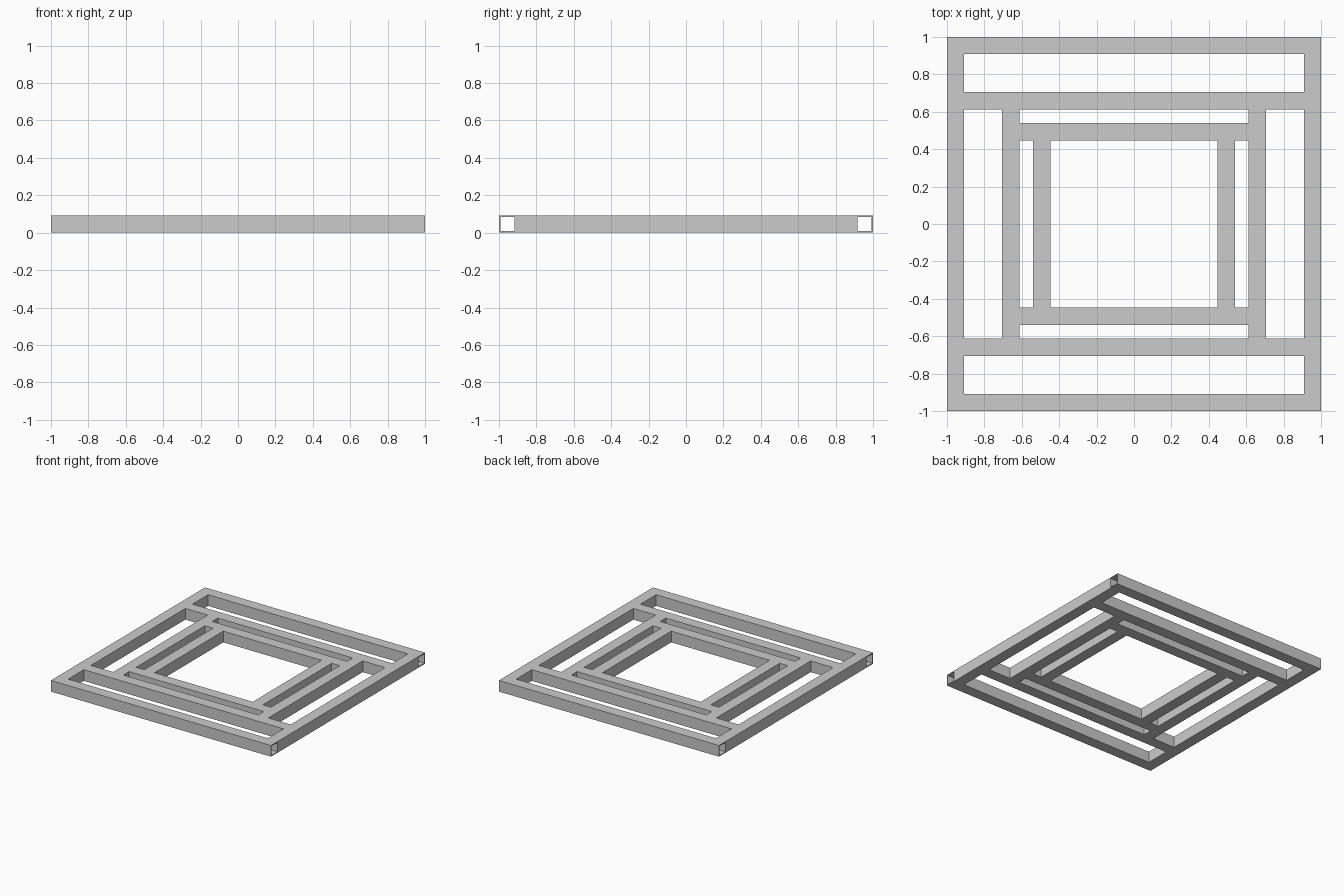
import bpy
from mathutils import Vector

cube = bpy.data.objects.get("Cube")
if cube:
    bpy.data.objects.remove(cube, do_unlink=True)

# Bare metal colour
steel = bpy.data.materials.new("grey_steel")
steel.use_nodes = True
steel.diffuse_color = (0.6, 0.6, 0.6, 1)
bsdf = steel.node_tree.nodes["Principled BSDF"]
bsdf.inputs["Base Color"].default_value = steel.diffuse_color

SIZE = 0.092   # outer width of the square tube
WALL = 0.008   # wall thickness


def tube(name, axis, offset, half_length):
    """Open-ended square tube along x or y, its centre line at the given offset."""
    along = Vector((1, 0, 0)) if axis == "x" else Vector((0, 1, 0))
    across = Vector((0, 1, 0)) if axis == "x" else Vector((-1, 0, 0))
    up = Vector((0, 0, 1))
    corners = ((-1, -1), (1, -1), (1, 1), (-1, 1))
    verts = [along * end * half_length + across * a * r + up * b * r
             for end in (-1, 1)
             for r in (SIZE / 2, SIZE / 2 - WALL)
             for a, b in corners]
    faces = []
    for i in range(4):
        j = (i + 1) % 4
        faces += [(i, j, j + 8, i + 8),                # outer wall
                  (i + 4, i + 12, j + 12, j + 4),      # inner wall
                  (i, i + 4, j + 4, j),                # rim at the start
                  (i + 8, j + 8, j + 12, i + 12)]      # rim at the end
    mesh = bpy.data.meshes.new(name)
    mesh.from_pydata(verts, [], faces)
    mesh.materials.append(steel)
    obj = bpy.data.objects.new(name, mesh)
    place = Vector((0, offset, 0)) if axis == "x" else Vector((offset, 0, 0))
    obj.location = place + up * SIZE / 2
    bpy.context.collection.objects.link(obj)


# Outer edge of each square frame, and the half length of its long rails
frames = (("outer", 1.0, 1.0),
          ("middle", 0.705, 1.0 - SIZE),
          ("inner", 0.539, 0.705 - SIZE))

for label, edge, rail_half in frames:
    centre = edge - SIZE / 2
    for side, names in ((-1, ("front", "right")), (1, ("back", "left"))):
        tube(f"{label}_{names[0]}_rail", "x", side * centre, rail_half)
        tube(f"{label}_{names[1]}_post", "y", side * centre, edge - SIZE)
